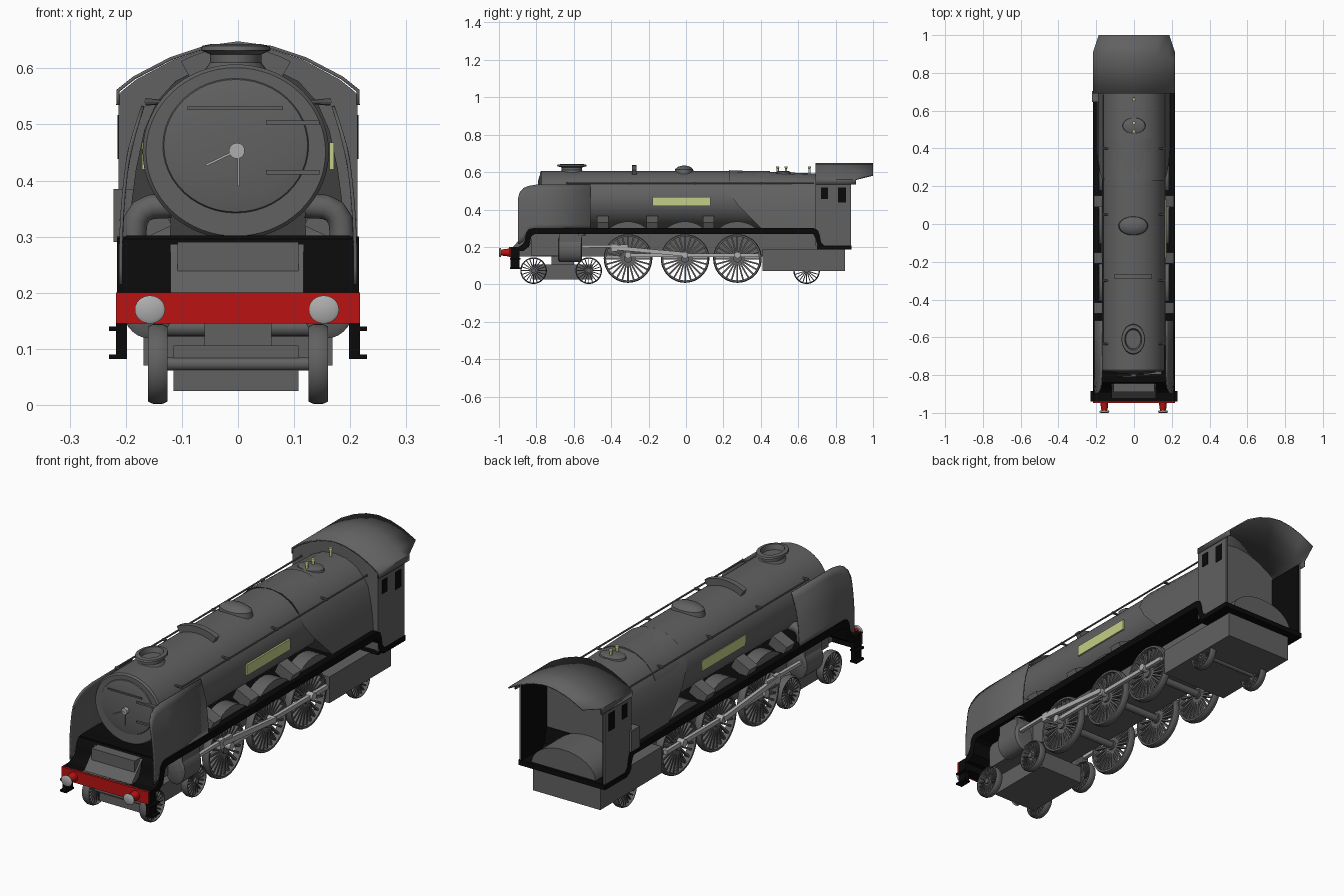
import bpy, bmesh, math
from mathutils import Matrix, Vector

if "Cube" in bpy.data.objects:
    bpy.data.objects.remove(bpy.data.objects["Cube"])

def mat(name, r, g, b):
    m = bpy.data.materials.new(name)
    m.diffuse_color = (r, g, b, 1)
    m.use_nodes = True
    m.node_tree.nodes["Principled BSDF"].inputs["Base Color"].default_value = m.diffuse_color
    return m

GREY = mat("dark grey", .12, .12, .12)
BLACK = mat("black", .003, .003, .003)
RED = mat("red", .5, .006, .006)
STEEL = mat("light steel", .42, .42, .42)
BRASS = mat("pale brass", .55, .62, .24)

def finish(name, bm, m):
    bmesh.ops.recalc_face_normals(bm, faces=bm.faces)
    me = bpy.data.meshes.new(name)
    bm.to_mesh(me)
    bm.free()
    me.materials.append(m)
    me.shade_smooth()
    me.set_sharp_from_angle(angle=math.radians(32))
    ob = bpy.data.objects.new(name, me)
    bpy.context.collection.objects.link(ob)
    return ob

def add_box(bm, x0, x1, y0, y1, z0, z1, rot=None):
    c = Vector(((x0+x1)/2, (y0+y1)/2, (z0+z1)/2))
    M = Matrix.Translation(c) @ (rot or Matrix()) @ Matrix.Diagonal((abs(x1-x0), abs(y1-y0), abs(z1-z0), 1))
    bmesh.ops.create_cube(bm, size=1, matrix=M)

def box(name, x0, x1, y0, y1, z0, z1, m, rot=None):
    bm = bmesh.new()
    add_box(bm, x0, x1, y0, y1, z0, z1, rot)
    return finish(name, bm, m)

def add_loft(bm, rings, closed=True, caps=True, wrap=False):
    vs = [[bm.verts.new(p) for p in r] for r in rings]
    n = len(vs[0])
    for k in range(len(vs) if wrap else len(vs)-1):
        a, b = vs[k], vs[(k+1) % len(vs)]
        for i in range(n if closed else n-1):
            j = (i+1) % n
            bm.faces.new((a[i], a[j], b[j], b[i]))
    if caps and closed and not wrap:
        bm.faces.new(vs[0])
        bm.faces.new(vs[-1])

def loft(name, rings, m, closed=True, caps=True):
    bm = bmesh.new()
    add_loft(bm, rings, closed, caps)
    return finish(name, bm, m)

def ell(c, ra, rb, axis, n=32):
    # ellipse around one axis; ra, rb are radii along the two other axes
    out = []
    for i in range(n):
        t = 2*math.pi*i/n
        u, v = ra*math.cos(t), rb*math.sin(t)
        d = {'x': (0, u, v), 'y': (u, 0, v), 'z': (u, v, 0)}[axis]
        out.append(Vector(c) + Vector(d))
    return out

def turned(name, x, y, z, prof, axis, m, n=32):
    # prof: (offset along axis, radius a, radius b)
    k = 'xyz'.index(axis)
    rings = []
    for o, ra, rb in prof:
        c = [x, y, z]
        c[k] += o
        rings.append(ell(c, ra, rb, axis, n))
    return loft(name, rings, m)

def prism(name, pts, x0, x1, m):
    return loft(name, [[(x, y, z) for y, z in pts] for x in (x0, x1)], m)

def wheel(name, x, y, z, r, n):
    bm = bmesh.new()
    w, t = .017, r*.1
    add_loft(bm, [ell((x+d, y, z), q, q, 'x', 48) for d, q in
                  ((-w, r-t), (-w, r-.004), (-w*.5, r), (w*.5, r), (w, r-.004), (w, r-t))], wrap=True)
    add_loft(bm, [ell((x+d, y, z), r*.17, r*.17, 'x', 20) for d in (-w, w)])
    for i in range(n):
        R = Matrix.Rotation(2*math.pi*i/n, 4, 'X')
        c = R @ Vector((0, 0, r*.53))
        add_box(bm, x-.008, x+.008, y+c.y-r*.033, y+c.y+r*.033, z+c.z-r*.4, z+c.z+r*.4, R)
    return finish(name, bm, GREY)

def rod(name, x, a, b, h, w=.008):
    (y0, z0), (y1, z1) = a, b
    L = math.hypot(y1-y0, z1-z0)
    R = Matrix.Rotation(math.atan2(z1-z0, y1-y0), 4, 'X')
    cy, cz = (y0+y1)/2, (z0+z1)/2
    return box(name, x-w, x+w, cy-L/2, cy+L/2, cz-h/2, cz+h/2, STEEL, R)

# boiler with smokebox front, door and fittings
CX, CZ, RX, RZ = -.004, .451, .166, .156
turned("boiler", CX, 0, CZ, [(-.78, RX-.006, RZ-.006), (-.772, RX, RZ), (.45, RX, RZ)], 'y', GREY, 64)
turned("smokebox_door", CX, -.778, .462, [(0, .131, .121), (-.006, .128, .118), (-.012, .1, .092), (-.015, .03, .028)], 'y', GREY, 48)
for z in (.415, .503):
    box("door_hinge", .05, .145, -.797, -.782, z-.004, z+.004, GREY)
box("door_rail", -.09, .08, -.802, -.796, .526, .532, GREY)
turned("door_lock", -.002, -.793, .453, [(0, .014, .014), (-.015, .014, .014)], 'y', STEEL)
box("door_handle_long", -.06, -.005, -.81, -.806, .437, .441, STEEL, Matrix.Rotation(-.45, 4, 'Y'))
box("door_handle_down", -.001, .003, -.81, -.806, .39, .45, STEEL)
turned("chimney", CX, -.61, .59, [(0, .06, .075), (.02, .046, .055), (.035, .046, .055), (.042, .062, .08),
       (.05, .06, .076), (.053, .045, .058), (.03, .04, .05)], 'z', GREY, 40)
turned("dome", CX, -.01, .59, [(0, .078, .052), (.025, .074, .048), (.038, .055, .034), (.044, .02, .012)], 'z', GREY, 40)
arc = [math.radians(90+a) for a in range(-30, 31, 6)]
band = [(CX+(RX+o)*math.cos(t), (RZ+o)*math.sin(t)+CZ) for o, A in ((-.01, arc), (.03, arc[::-1])) for t in A]
loft("boiler_saddle", [[(x, y, z) for x, z in band] for y in (-.29, -.265)], GREY)

# firebox with sloping lower front edge
half = [(0, .61), (.06, .602), (.11, .577), (.143, .54), (.165, .49), (.18, .42), (.188, .36), (.193, .29)]
prof = [(-x, z) for x, z in half[:0:-1]] + half
loft("firebox", [[(x+CX*.5, .23+max(0, .47-z), z) for x, z in prof],
                 [(x+CX*.5, .7, z-.018*(z > .5)) for x, z in prof]], GREY)
turned("valve_base", 0, .52, .585, [(0, .062, .045), (.015, .058, .041), (.02, .045, .03)], 'z', GREY)
for x, y in ((0, .49), (0, .535), (0, .66)):
    turned("safety_valve", x, y, .59, [(0, .006, .006), (.03, .006, .006), (.032, .009, .009), (.04, .008, .008)], 'z', BRASS, 12)

# running board following the dropped ends
top = [(-.94, .2), (-.895, .2), (-.872, .215), (-.86, .24), (-.856, .275), (-.84, .296), (-.82, .3), (.685, .3),
       (.705, .29), (.715, .265), (.722, .225), (.74, .208), (.885, .208)]
bot = [(.885, .185), (.73, .185), (.705, .2), (.69, .25), (.68, .268), (-.81, .268), (-.826, .258), (-.832, .235),
       (-.84, .2), (-.87, .178), (-.94, .178)]
prism("running_board", top+bot, -.216, .216, BLACK)
prism("front_apron", [(-.935, .2), (-.925, .2), (-.835, .3), (-.8, .3), (-.8, .29), (-.84, .2), (-.9, .19)], -.12, .117, GREY)
prism("apron_top", [(-.84, .296), (-.84, .302), (-.77, .302), (-.77, .296)], -.2, .2, BLACK)

# buffer beam
box("buffer_beam", -.217, .217, -.947, -.939, .145, .2, RED)
box("beam_backing", -.216, .216, -.94, -.89, .146, .19, BLACK)

# frames, bogie and trailing truck
box("main_frame", -.108, .108, -.89, .7, .15, .29, GREY)
box("bogie_frame", -.115, .108, -.82, -.5, .025, .106, GREY)
box("bogie_pivot", -.06, .06, -.72, -.6, .1, .16, GREY)
box("trailing_frame", -.168, .168, .41, .85, .07, .188, GREY)
for y in (-.815, -.52, .645):
    turned("small_axle", -.15, y, .073, [(0, .012, .012), (.3, .012, .012)], 'x', GREY, 16)
drivers = (-.31, -.005, .275)
for y in drivers:
    turned("driving_axle", -.15, y, .138, [(0, .016, .016), (.3, .016, .016)], 'x', GREY, 16)

# cab
roof = [(.214, .535), (.214, .56), (.185, .583), (.12, .617), (.06, .637), (0, .645)]
full = [(-x, z) for x, z in roof] + roof[-2::-1]
rear = lambda x: 1.0 if abs(x) < .19 else .91
def roof_ring(f, dz=0):
    return [(x, f(x), z+dz) for x, z in full]
ro = loft("cab_roof", [roof_ring(lambda x: .692), roof_ring(lambda x: .88), roof_ring(rear)], GREY, closed=False)
md = ro.modifiers.new("thickness", 'SOLIDIFY')
md.thickness, md.offset = .006, 0
loft("cab_front_wall", [[(x*.98, y, z-.003) for x, z in full] + [(.208, y, .21), (-.208, y, .21)] for y in (.692, .702)], GREY)
box("cab_floor", -.208, .208, .7, .885, .186, .206, BLACK)
hump = [(.16*math.cos(math.pi*i/16), .205+.1*math.sin(math.pi*i/16)) for i in range(17)]
loft("cab_hump", [[(x, y, z) for x, z in hump] for y in (.7, .872)], GREY)
box("side_locker", -.222, -.17, .645, .705, .29, .385, GREY)

# smoke deflector outline: y, bottom, top
stations = [(-.898, .215, .46), (-.89, .215, .49), (-.87, .23, .513), (-.845, .28, .525), (-.8, .29, .532), (-.78, .29, .533), (-.51, .29, .533)]
def lean(z):
    return .209 - .4*max(0, z-.26)**2 - .12*max(0, z-.45)

# everything that repeats on both sides
for s, side in ((-1, "left"), (1, "right")):
    for i, y in enumerate(drivers):
        wheel(f"{side}_driving_wheel_{i+1}", s*.143, y, .138, .13, 24)
        a = [(.155*math.cos(t), .178+.158*math.sin(t)) for t in [math.radians(35+k*10) for k in range(12)]]
        prism(f"{side}_splasher_{i+1}", [(y+p, z) for p, z in a], s*.12, s*.185, GREY)
    for i, y in enumerate((-.815, -.52, .645)):
        wheel(f"{side}_small_wheel_{i+1}", s*.143, y, .073, .071, 20)
    # cylinder and motion
    turned(f"{side}_cylinder", s*.16, -.62, .187, [(-.065, .04, .055), (-.058, .05, .068), (.058, .05, .068), (.065, .04, .055)], 'y', GREY)
    box(f"{side}_cylinder_saddle", s*.1, s*.2, -.68, -.56, .19, .27, GREY)
    box(f"{side}_front_frame", s*.1, s*.13, -.83, -.56, .155, .27, GREY)
    rod(f"{side}_slide_bar", s*.182, (-.56, .202), (-.31, .205), .014)
    rod(f"{side}_crosshead", s*.182, (-.4, .195), (-.365, .195), .04, .01)
    rod(f"{side}_connecting_rod", s*.185, (-.38, .195), (0, .16), .022)
    rod(f"{side}_coupling_rod", s*.17, (-.32, .155), (.39, .155), .018)
    for y in drivers:
        turned(f"{side}_crank_pin", s*.172, y, .156, [(-.016, .017, .017), (.016, .017, .017)], 'x', STEEL, 16)
    # steam pipe
    cu = bpy.data.curves.new(f"{side}_steam_pipe", 'CURVE')
    cu.dimensions = '3D'
    cu.bevel_depth, cu.bevel_resolution = .022, 4
    sp = cu.splines.new('POLY')
    path = [(.12, .355), (.155, .353), (.172, .345), (.182, .33), (.185, .31), (.185, .26)]
    sp.points.add(len(path)-1)
    for p, (x, z) in zip(sp.points, path):
        p.co = (s*x, -.56, z, 1)
    sp.use_smooth = True
    cu.materials.append(GREY)
    bpy.context.collection.objects.link(bpy.data.objects.new(f"{side}_steam_pipe", cu))
    # smoke deflector
    d = loft(f"{side}_smoke_deflector", [[(s*lean(b+(t-b)*k/8), y, b+(t-b)*k/8) for k in range(9)] for y, b, t in stations], GREY, closed=False)
    md = d.modifiers.new("thickness", 'SOLIDIFY')
    md.thickness, md.offset = .006, 0
    # slanted boxes on the running board
    for y in (-.445, -.18, .12):
        box(f"{side}_sand_box", s*.125, s*.205, y-.03, y+.03, .3, .35, GREY, Matrix.Rotation(s*.45, 4, 'Y'))
    # handrail and nameplate
    turned(f"{side}_handrail", s*.163, 0, .54, [(-.64, .004, .004), (.685, .004, .004)], 'y', GREY, 8)
    for y in (-.635, -.3, .05, .4):
        turned(f"{side}_rail_knob", s*.13, y, .54, [(0, .004, .004), (s*.035, .007, .007)], 'x', GREY, 10)
    box(f"{side}_nameplate", s*.163, s*.171, -.18, .13, .42, .468, BRASS)
    # cab side with black lining and windows
    box(f"{side}_cab_side", s*.206, s*.213, .692, .882, .205, .555, GREY)
    box(f"{side}_cab_lining", s*.2, s*.206, .703, .88, .206, .55, BLACK)
    for y0, y1, z0 in ((.722, .758, .455), (.812, .856, .438)):
        box(f"{side}_cab_window", s*.212, s*.215, y0, y1, z0, .517, BLACK)
    # buffers and front steps
    turned(f"{side}_buffer_stock", s*.155-.002, -.945, .17, [(0, .021, .021), (-.03, .018, .018), (-.045, .014, .014)], 'y', RED, 24)
    turned(f"{side}_buffer_head", s*.155-.002, -.988, .17, [(0, .024, .022), (-.008, .027, .025), (-.012, .02, .018)], 'y', STEEL, 24)
    box(f"{side}_step_bracket", s*.198, s*.217, -.938, -.89, .082, .2, BLACK)
    for z in (.082, .132):
        box(f"{side}_step_tread", s*.198, s*.23, -.94, -.885, z, z+.008, BLACK)
